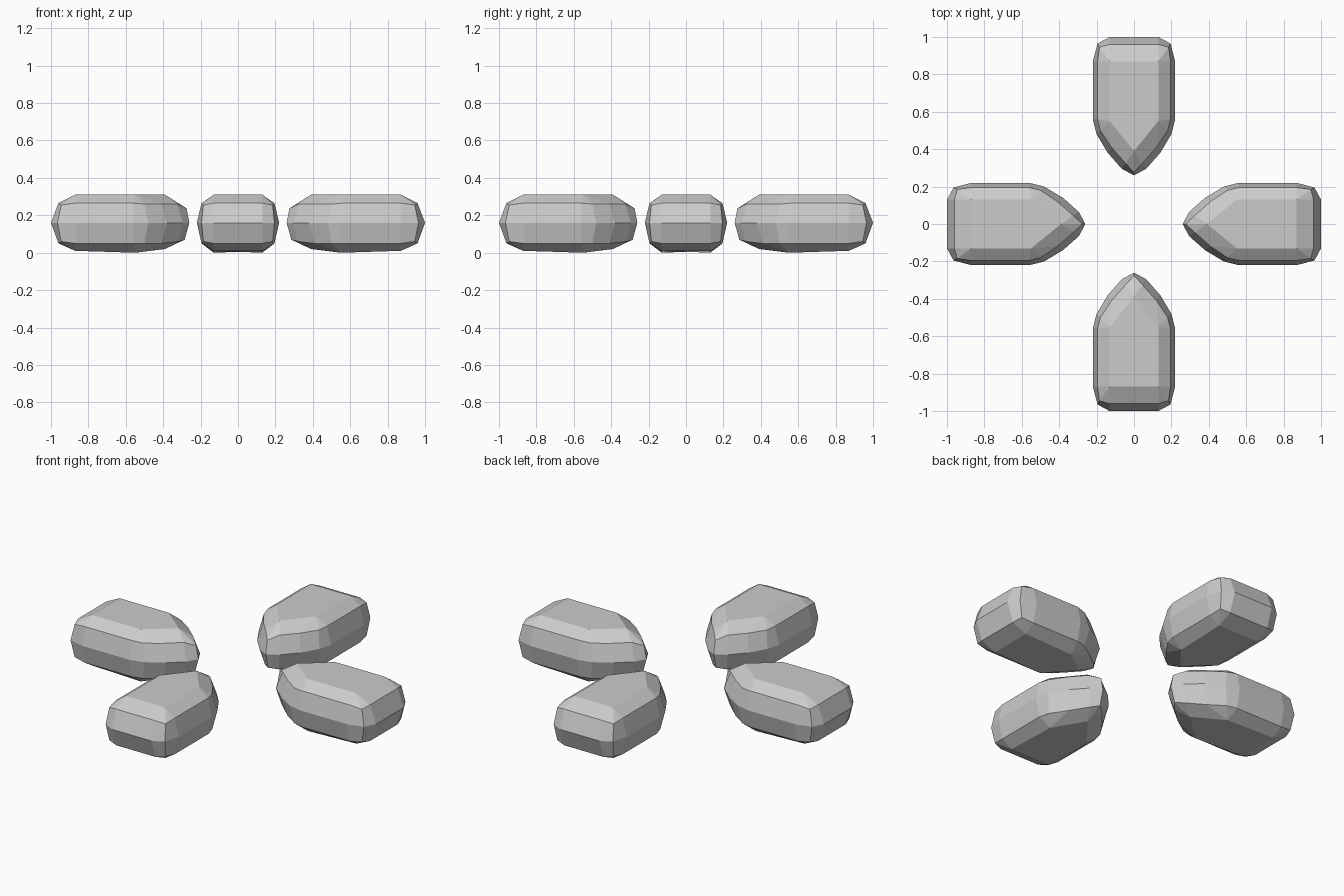
import bpy, bmesh, math
from mathutils import Matrix

if "Cube" in bpy.data.objects:
    bpy.data.objects.remove(bpy.data.objects["Cube"])

# half cross-sections, bottom to top: (half width, distance from centre, height)
LAYERS = [
    [(.13, .87, .01), (.13, .87, .01), (.13, .87, .01), (.13, .55, .0),
     (.13, .55, .0), (.13, .55, .0), (0, .39, .02), (0, .39, .02)],
    [(.13, .96, .05), (.185, .945, .06), (.195, .87, .05), (.195, .56, .05),
     (.18, .5, .05), (.12, .41, .05), (.045, .32, .06), (0, .285, .07)],
    [(.13, 1, .16), (.195, .965, .16), (.22, .87, .16), (.22, .56, .16),
     (.20, .48, .16), (.14, .38, .16), (.065, .295, .16), (0, .26, .16)],
    [(.13, .96, .265), (.185, .945, .255), (.195, .87, .265), (.195, .56, .265),
     (.18, .5, .26), (.12, .41, .26), (.045, .325, .26), (0, .275, .237)],
    [(.13, .87, .31), (.13, .87, .31), (.13, .87, .31), (.13, .55, .31),
     (.13, .55, .31), (.13, .55, .31), (0, .39, .31), (0, .39, .31)],
]


def make_button(name, angle):
    bm = bmesh.new()
    rings = []
    for half in LAYERS:
        pts = half + [(-x, d, z) for x, d, z in reversed(half[:-1])]
        rings.append([bm.verts.new((x, -d, z)) for x, d, z in pts])
    # rounded wall
    n = len(rings[0])
    for a, b in zip(rings, rings[1:]):
        for i in range(n):
            j = (i + 1) % n
            bm.faces.new((a[i], a[j], b[j], b[i]))
    # flat top and base
    bm.faces.new(rings[-1])
    bm.faces.new(rings[0][::-1])
    bmesh.ops.remove_doubles(bm, verts=bm.verts, dist=.0005)
    bmesh.ops.recalc_face_normals(bm, faces=bm.faces)
    bm.transform(Matrix.Rotation(angle, 4, 'Z'))
    mesh = bpy.data.meshes.new(name)
    bm.to_mesh(mesh)
    bm.free()
    bpy.context.collection.objects.link(bpy.data.objects.new(name, mesh))


# four pointed buttons around the centre
for k, side in enumerate(("front", "right", "back", "left")):
    make_button(side + "_button", k * math.pi / 2)
